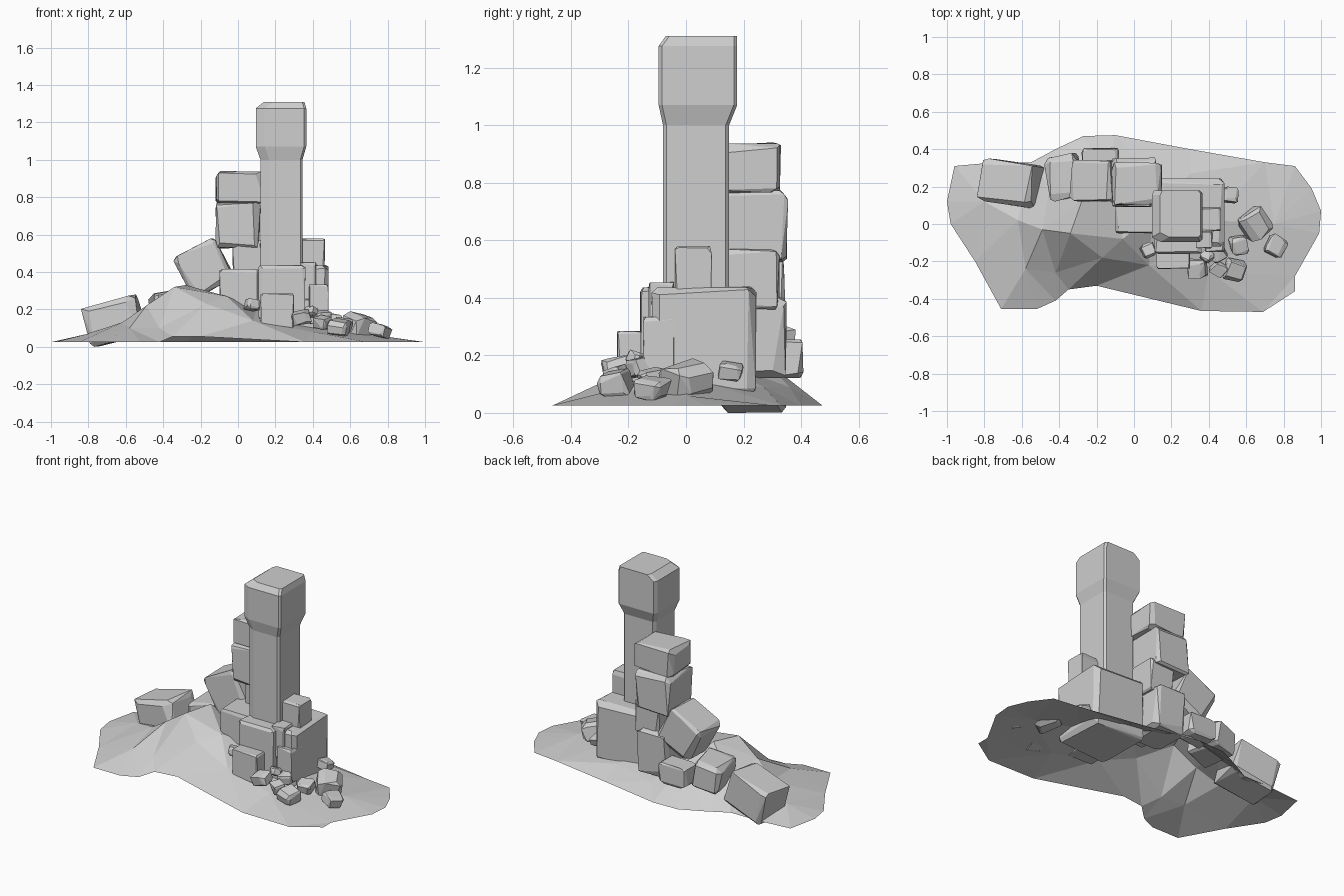
import bpy, bmesh, random
from math import radians
from mathutils import Vector, Euler
from mathutils.geometry import delaunay_2d_cdt

cube = bpy.data.objects.get("Cube")
if cube:
    bpy.data.objects.remove(cube)

stone = bpy.data.materials.new("grey stone")
stone.use_nodes = True
GREY = (0.62, 0.62, 0.62, 1)
stone.diffuse_color = GREY
stone.node_tree.nodes["Principled BSDF"].inputs["Base Color"].default_value = GREY


def finish(name, bm):
    mesh = bpy.data.meshes.new(name)
    bm.to_mesh(mesh)
    bm.free()
    mesh.materials.append(stone)
    obj = bpy.data.objects.new(name, mesh)
    bpy.context.collection.objects.link(obj)
    return obj


def rock(name, xs, ys, zs, cut=0.25, tilt=(0, 0, 0), seed=1):
    """Chipped block: hull with uneven bevelled edges, fitted to its extents."""
    rng = random.Random(seed)
    turn = Euler([radians(a) for a in tilt]).to_matrix()
    half = Vector((xs[1] - xs[0], ys[1] - ys[0], zs[1] - zs[0])) / 2
    mid = Vector((xs[0] + xs[1], ys[0] + ys[1], zs[0] + zs[1])) / 2
    pts = []
    for sx in (-1, 1):
        for sy in (-1, 1):
            for sz in (-1, 1):
                for axis in range(3):
                    p = Vector((sx, sy, sz))
                    for k in range(3):
                        pull = rng.uniform(0, 0.3) if k == axis else rng.uniform(0.3, 1.7)
                        p[k] *= (1 - cut * pull) * half[k]
                    pts.append(turn @ p)
    # Refit the tilted block to the wanted extents
    for k in range(3):
        lo, hi = min(p[k] for p in pts), max(p[k] for p in pts)
        for p in pts:
            p[k] = mid[k] + ((p[k] - lo) / (hi - lo) * 2 - 1) * half[k]
    bm = bmesh.new()
    for p in pts:
        bm.verts.new(p)
    hull = bmesh.ops.convex_hull(bm, input=bm.verts)
    spare = [v for v in hull["geom_interior"] if isinstance(v, bmesh.types.BMVert)]
    bmesh.ops.delete(bm, geom=spare, context="VERTS")
    bmesh.ops.dissolve_limit(bm, angle_limit=radians(12), verts=bm.verts, edges=bm.edges)
    bmesh.ops.recalc_face_normals(bm, faces=bm.faces)
    return finish(name, bm)


# Ground: thin open sheet, low rim around a faceted mound
rim = [(-.96, .31), (-.74, .33), (-.55, .33), (-.42, .4), (-.27, .47), (-.1, .475),
       (.3, .4), (.7, .33), (.86, .31), (.95, .19), (1, .07), (.99, -.05),
       (.86, -.28), (.86, -.36), (.69, -.47), (.36, -.465), (-.2, -.33), (-.35, -.35),
       (-.42, -.41), (-.52, -.455), (-.71, -.455), (-.85, -.2), (-.98, 0), (-1, .12)]
hills = [(-.8, .12, .07), (-.62, .02, .13), (-.58, -.24, .1), (-.42, -.26, .1),
         (-.49, -.03, .22), (-.34, -.05, .32), (-.28, .12, .33), (-.17, -.18, .23),
         (-.06, -.08, .27), (-.45, .2, .17), (-.15, .25, .2), (.1, .05, .2), (.08, -.22, .14),
         (.4, -.25, .08), (.42, .02, .12), (.3, .27, .09), (0, .36, .09), (.75, 0, .06)]
flat = [Vector(p) for p in rim] + [Vector(p[:2]) for p in hills]
# The rim lifts a little at the narrow front waist
height = [.055 if abs(x + .28) < .1 and y < 0 else .025 for x, y in rim]
height += [p[2] for p in hills]
loop = [(i, (i + 1) % len(rim)) for i in range(len(rim))]
out = delaunay_2d_cdt(flat, loop, [], 1, 1e-5)
bm = bmesh.new()
verts = [bm.verts.new((p.x, p.y, height[src[0]])) for p, src in zip(out[0], out[3])]
for f in out[2]:
    bm.faces.new([verts[i] for i in f])
for f in bm.faces:
    f.normal_update()
    if f.normal.z < 0:
        f.normal_flip()
finish("ground", bm)

# Pillar: square section with a wide front-left chamfer, lofted into a wider head
rings = [(.15, .12, .345, -.08, .15), (1.0, .12, .345, -.08, .15),
         (1.07, .095, .365, -.095, .178), (1.275, .095, .365, -.095, .178),
         (1.31, .14, .355, -.07, .178)]
bm = bmesh.new()
last = None
for z, x0, x1, y0, y1 in rings:
    c = 0.012
    corners = [(x0 + 4 * c, y0), (x1 - c, y0), (x1, y0 + c), (x1, y1 - c),
               (x1 - c, y1), (x0 + c, y1), (x0, y1 - 2 * c), (x0, y0 + 2 * c)]
    ring = [bm.verts.new((x, y, z)) for x, y in corners]
    if last:
        for i in range(8):
            j = (i + 1) % 8
            bm.faces.new((last[i], last[j], ring[j], ring[i]))
    else:
        bm.faces.new(ring[::-1])
    last = ring
bm.faces.new(last)
bmesh.ops.recalc_face_normals(bm, faces=bm.faces)
finish("pillar", bm)

# Blocks packed around the foot of the pillar
rock("base_block", (.13, .485), (-.12, .245), (.05, .44), .12, seed=2)
rock("base_front_block", (.11, .36), (-.16, 0), (.15, .44), .12, seed=3)
rock("base_side_block", (.33, .465), (-.04, .09), (.34, .58), .17, seed=4)
rock("front_block", (.12, .3), (-.24, -.1), (.1, .285), .12, seed=5)
rock("left_block", (-.1, .12), (-.05, .16), (.2, .415), .15, seed=6)
rock("corner_block_high", (.33, .42), (-.13, -.04), (.25, .455), .15, seed=7)
rock("corner_block_low", (.38, .485), (-.15, -.04), (.12, .335), .13, seed=8)

# Balanced stack behind the pillar
rock("stack_foot", (-.1, .12), (.1, .35), (.12, .41), seed=9)
rock("stack_lower", (-.03, .14), (.1, .325), (.36, .57), .2, seed=10)
rock("stack_middle", (-.12, .12), (.09, .355), (.525, .775), .22, seed=11)
rock("stack_top", (-.12, .15), (.1, .33), (.765, .94), .25, seed=12)

# Boulders sliding down to the left
rock("leaning_boulder", (-.345, -.02), (.12, .345), (.26, .58), .22, (0, -28, 0), 13)
rock("middle_boulder", (-.48, -.26), (.12, .38), (.12, .31), .25, (0, -8, 10), 15)
rock("end_boulder", (-.84, -.48), (.08, .35), (0, .28), .22, (0, -14, -8), 16)
rock("back_boulder", (-.28, -.08), (.27, .408), (.12, .255), .25, seed=17)

# Loose stones on the slope: centre, width, top height
stones = [(.34, -.24, .11, .2), (.45, -.16, .1, .2), (.45, -.24, .1, .17), (.54, -.245, .13, .155),
          (.56, -.115, .11, .16), (.65, 0, .19, .19), (.76, -.115, .13, .13),
          (.515, .155, .09, .18), (.075, -.14, .09, .26), (.39, -.17, .08, .22)]
for i, (x, y, w, top) in enumerate(stones):
    r = w / 2
    rock(f"loose_stone_{i + 1}", (x - r, x + r), (y - r, y + r), (max(.04, top - .8 * w), top),
         .36, (10, -12, 25 * i), 30 + i)
